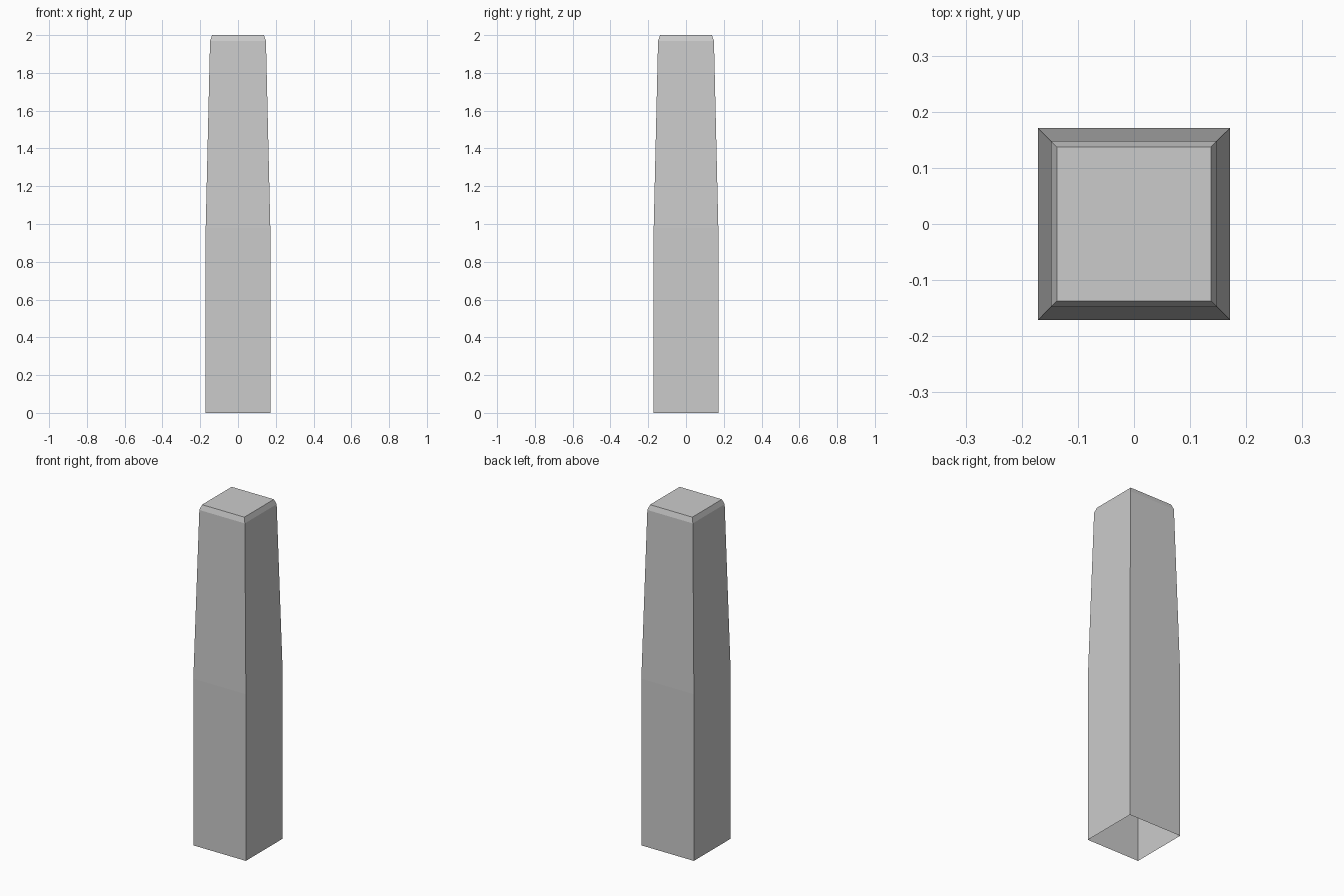
import bpy, bmesh

if "Cube" in bpy.data.objects:
    bpy.data.objects.remove(bpy.data.objects["Cube"])

# Square post: straight lower half, tapered upper half, chamfered top, open underside
PROFILE = [(0.171, 0.0), (0.171, 0.98), (0.148, 1.97), (0.1375, 2.0)]  # half width, height

bm = bmesh.new()
rings = [[bm.verts.new((sx * h, sy * h, z))
          for sx, sy in ((-1, -1), (1, -1), (1, 1), (-1, 1))]
         for h, z in PROFILE]

# Side walls
for low, high in zip(rings, rings[1:]):
    for i in range(4):
        j = (i + 1) % 4
        bm.faces.new((low[i], low[j], high[j], high[i]))

# Flat top
bm.faces.new(rings[-1])

mesh = bpy.data.meshes.new("post")
bm.to_mesh(mesh)
bm.free()
bpy.context.collection.objects.link(bpy.data.objects.new("post", mesh))
